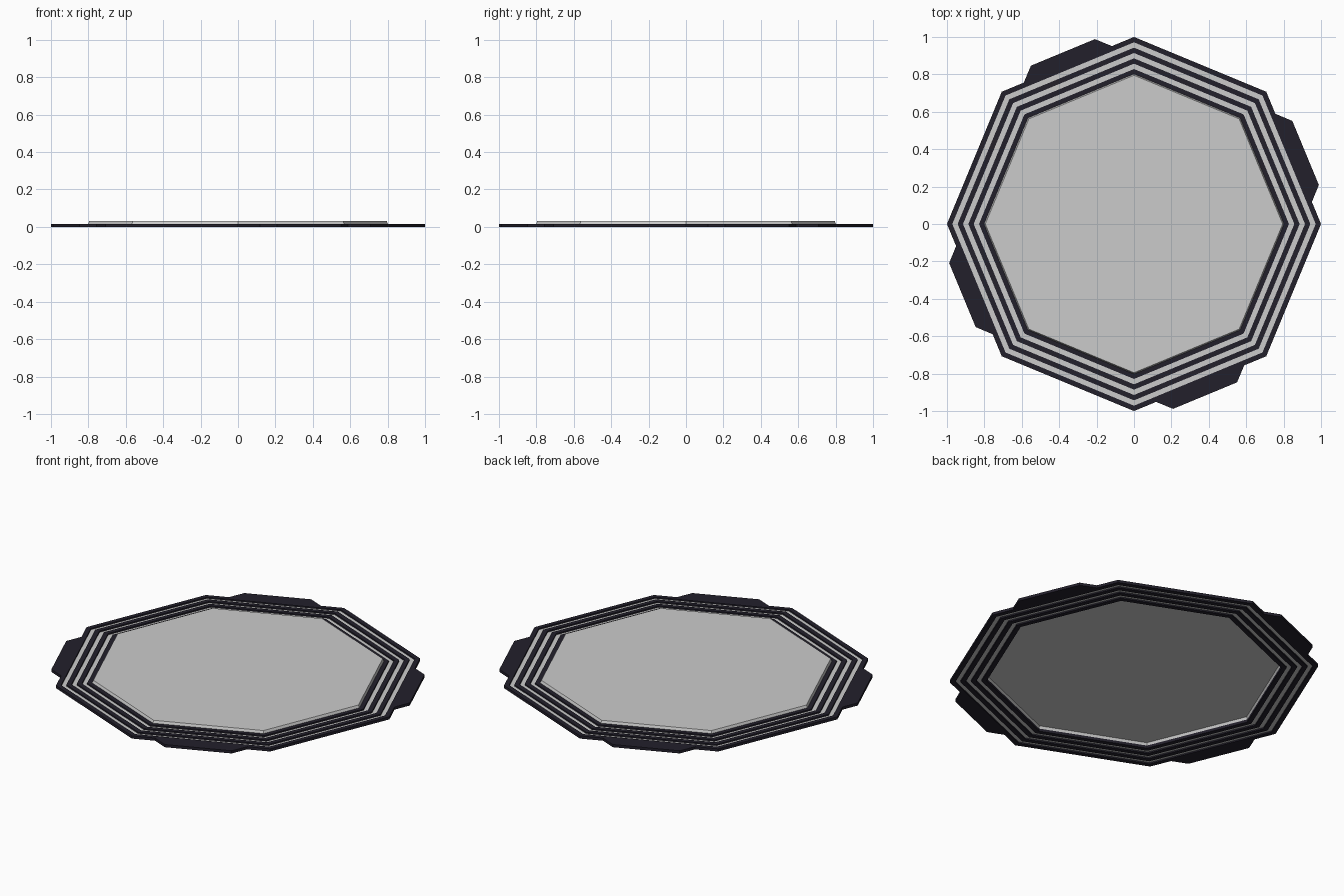
import bpy, bmesh
from math import cos, sin, pi

if "Cube" in bpy.data.objects:
    bpy.data.objects.remove(bpy.data.objects["Cube"])

H = 0.016        # frame thickness
TOP = 0.031      # top of the raised panel
STEP = 0.2 / 7   # stripe width, measured at the corners

dark = bpy.data.materials.new("dark_frame")
dark.diffuse_color = (0.016, 0.014, 0.024, 1)
dark.use_nodes = True
dark.node_tree.nodes["Principled BSDF"].inputs["Base Color"].default_value = dark.diffuse_color


def finish(name, bm, mat=None):
    mesh = bpy.data.meshes.new(name)
    bm.to_mesh(mesh)
    bm.free()
    obj = bpy.data.objects.new(name, mesh)
    bpy.context.collection.objects.link(obj)
    if mat:
        mesh.materials.append(mat)
    return obj


def octagon(bm, r, z):
    return [bm.verts.new((r * cos(i * pi / 4), r * sin(i * pi / 4), z)) for i in range(8)]


def sweep(name, profile, closed=True, cap=False, mat=None):
    """Octagonal sweep of a (radius, z) profile."""
    bm = bmesh.new()
    loops = [octagon(bm, r, z) for r, z in profile]
    pairs = list(zip(loops, loops[1:]))
    if closed:
        pairs.append((loops[-1], loops[0]))
    for a, b in pairs:
        for i in range(8):
            j = (i + 1) % 8
            bm.faces.new((a[i], a[j], b[j], b[i]))
    if cap:
        bm.faces.new(loops[-1])
    return finish(name, bm, mat)


# Four dark concentric frame rings
for k in range(4):
    ro = 1 - 2 * k * STEP
    ri = ro - STEP
    sweep(f"frame_ring_{k + 1}", [(ro, 0), (ro, H), (ri, H), (ri, 0)], mat=dark)

# Three recessed grey strips between the rings
for k in range(3):
    ro = 1 - (2 * k + 1) * STEP
    sweep(f"grey_strip_{k + 1}", [(ro, H / 2), (ro - STEP, H / 2)], closed=False)

# Raised central panel, open underneath
sweep("center_panel", [(0.802, H / 2), (0.802, H), (0.795, TOP)], closed=False, cap=True)

# Four tapered tabs on every second side
for k in range(4):
    a = pi / 8 + k * pi / 2
    bm = bmesh.new()
    outline = [(0.922, -0.257), (0.993, -0.185), (0.993, 0.185), (0.922, 0.257)]
    low, high = ([bm.verts.new((n * cos(a) - t * sin(a), n * sin(a) + t * cos(a), z))
                  for n, t in outline] for z in (0, H))
    bm.faces.new(low[::-1])
    bm.faces.new(high)
    for i in range(4):
        j = (i + 1) % 4
        bm.faces.new((low[i], low[j], high[j], high[i]))
    finish(f"side_tab_{k + 1}", bm, dark)
